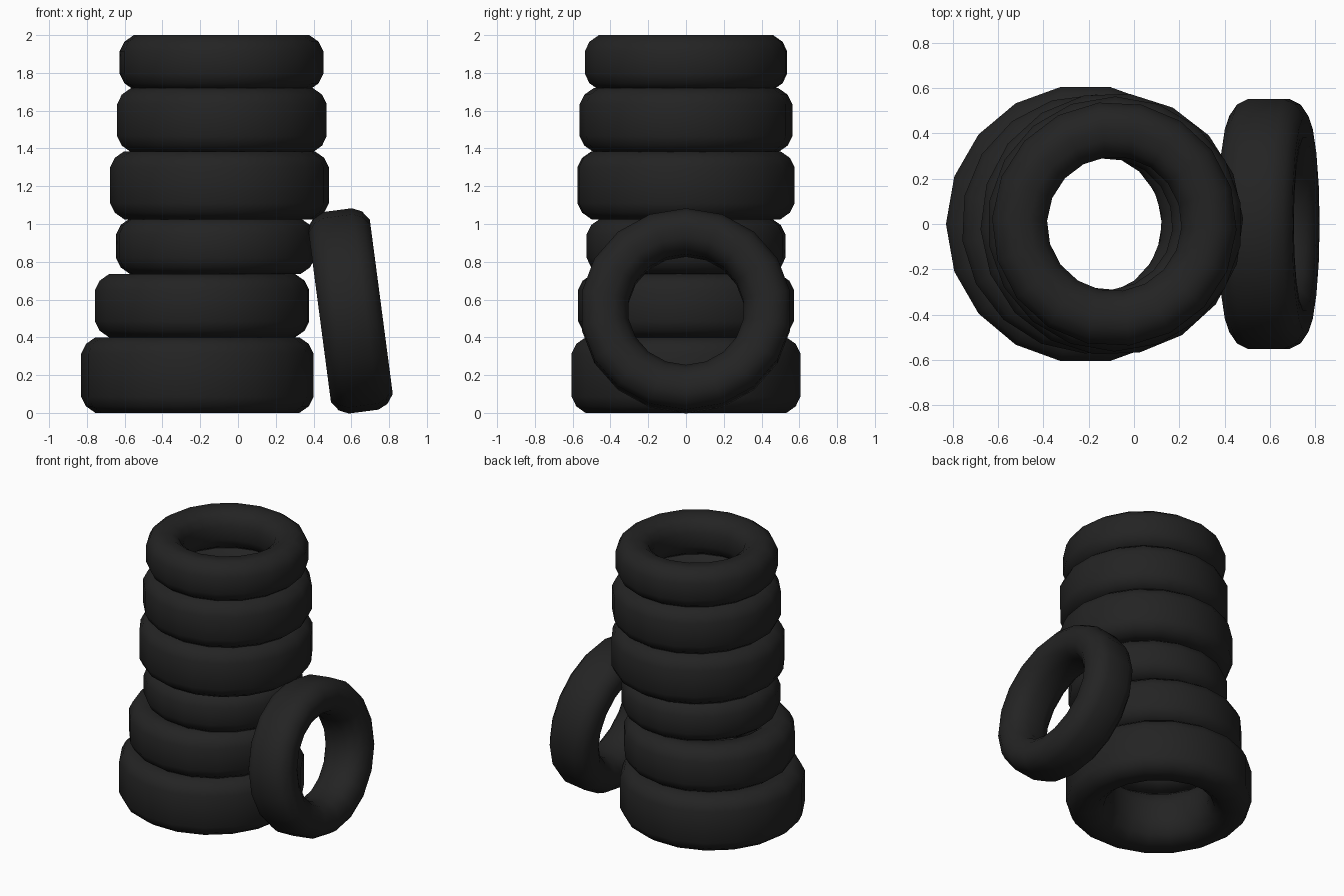
import bpy
import bmesh
import math
from mathutils import Matrix

if "Cube" in bpy.data.objects:
    bpy.data.objects.remove(bpy.data.objects["Cube"], do_unlink=True)

SEGMENTS = 18

rubber = bpy.data.materials.new("black_rubber")
rubber.use_nodes = True
rubber_colour = (0.017, 0.017, 0.017, 1)
rubber.diffuse_color = rubber_colour
bsdf = rubber.node_tree.nodes["Principled BSDF"]
bsdf.inputs["Base Color"].default_value = rubber_colour
bsdf.inputs["Roughness"].default_value = 0.9


def tyre_profile(radius, width):
    """Closed cross-section (radius, height) with bevelled tread and rounded bead."""
    h = width / 2
    upper = [
        (radius * 0.55, h * 0.35),
        (radius * 0.60, h * 0.75),
        (radius * 0.69, h * 0.97),
        (radius * 0.78, h),
        (radius - 0.075, h),
        (radius - 0.025, h - 0.035),
        (radius, h - 0.085),
    ]
    return upper + [(r, -z) for r, z in reversed(upper)]


def make_tyre(name, radius, width, matrix, spin=0.0):
    """Lathe the cross-section into a closed ring."""
    bm = bmesh.new()
    rings = []
    profile = tyre_profile(radius, width)
    for i in range(SEGMENTS):
        a = spin + math.tau * i / SEGMENTS
        rings.append([bm.verts.new((r * math.cos(a), r * math.sin(a), z))
                      for r, z in profile])
    n = len(profile)
    for i, ring in enumerate(rings):
        after = rings[(i + 1) % SEGMENTS]
        for j in range(n):
            k = (j + 1) % n
            bm.faces.new((ring[j], after[j], after[k], ring[k]))
    bmesh.ops.recalc_face_normals(bm, faces=bm.faces)
    mesh = bpy.data.meshes.new(name)
    bm.to_mesh(mesh)
    bm.free()
    mesh.materials.append(rubber)
    obj = bpy.data.objects.new(name, mesh)
    obj.matrix_world = matrix
    bpy.context.collection.objects.link(obj)
    bpy.ops.object.select_all(action="DESELECT")
    obj.select_set(True)
    bpy.context.view_layer.objects.active = obj
    bpy.ops.object.shade_smooth_by_angle(angle=math.radians(80))
    return obj


# Stacked tyres: x centre, radius, bottom, top
stack = [
    (-0.215, 0.615, 0.00, 0.40),
    (-0.190, 0.572, 0.40, 0.735),
    (-0.120, 0.528, 0.735, 1.03),
    (-0.098, 0.580, 1.025, 1.385),
    (-0.085, 0.563, 1.38, 1.72),
    (-0.087, 0.540, 1.71, 2.00),
]
for i, (x, radius, bottom, top) in enumerate(stack):
    place = Matrix.Translation((x, 0, (bottom + top) / 2))
    make_tyre(f"stacked_tyre_{i + 1}", radius, top - bottom, place, spin=i * 0.13)

# Tyre leaning against the stack on the left side
lean = Matrix.Rotation(math.radians(90 - 7.5), 4, "Y")
place = Matrix.Translation((0.595, 0, 0.54)) @ lean @ Matrix.Scale(0.96, 4, (1, 0, 0))
make_tyre("leaning_tyre", 0.56, 0.33, place)
